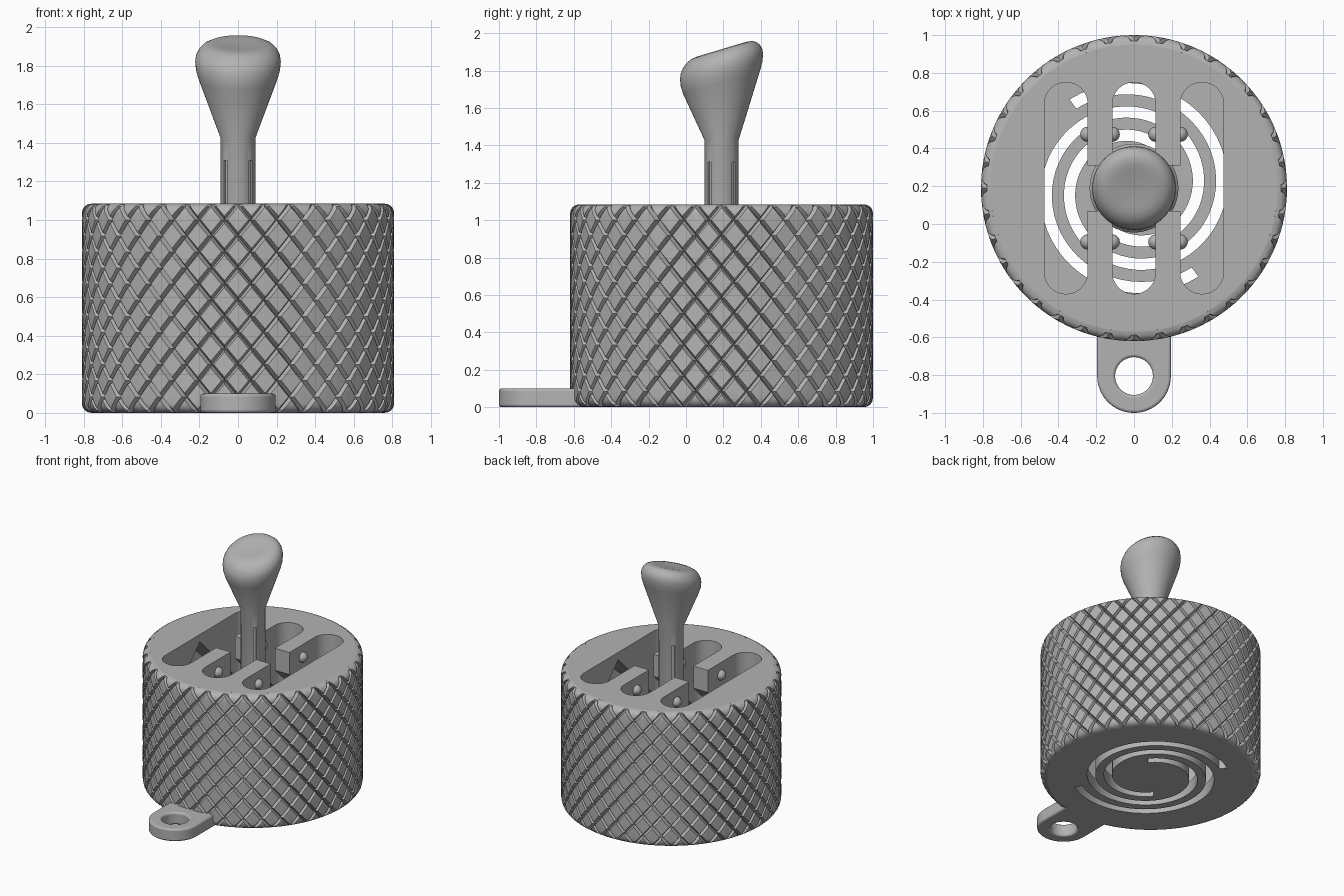
import bpy, bmesh
from math import sin, cos, pi, sqrt, radians
from mathutils import Matrix

CY = 0.19            # body axis in y
R, H, ROUND = 0.81, 1.085, 0.05
FLOOR = 0.1

cube = bpy.data.objects.get("Cube")
if cube:
    bpy.data.objects.remove(cube, do_unlink=True)

grey = bpy.data.materials.new("plain grey")
grey.use_nodes = True
COLOUR = (0.45, 0.45, 0.45, 1)
grey.diffuse_color = COLOUR
grey.node_tree.nodes["Principled BSDF"].inputs["Base Color"].default_value = COLOUR


def make(name, bm):
    bmesh.ops.recalc_face_normals(bm, faces=bm.faces)
    mesh = bpy.data.meshes.new(name)
    bm.to_mesh(mesh)
    bm.free()
    mesh.materials.append(grey)
    ob = bpy.data.objects.new(name, mesh)
    bpy.context.collection.objects.link(ob)
    return ob


def activate(ob):
    bpy.ops.object.select_all(action='DESELECT')
    ob.select_set(True)
    bpy.context.view_layer.objects.active = ob


def smooth(ob, angle=30):
    activate(ob)
    bpy.ops.object.shade_smooth_by_angle(angle=radians(angle))


def prism(name, pts, a, b, put=lambda u, v, w: (u, v + CY, w)):
    """Outline extruded from a to b; put maps it into the model."""
    bm = bmesh.new()
    low = [bm.verts.new(put(u, v, a)) for u, v in pts]
    top = [bm.verts.new(put(u, v, b)) for u, v in pts]
    bm.faces.new(low)
    bm.faces.new(top)
    n = len(pts)
    for i in range(n):
        j = (i + 1) % n
        bm.faces.new((low[i], low[j], top[j], top[i]))
    return make(name, bm)


def arc(cx, cy, r, start, end, n):
    return [(cx + r * cos(start + (end - start) * i / n),
             cy + r * sin(start + (end - start) * i / n)) for i in range(n + 1)]


def circle(r, n, cy=0):
    return arc(0, cy, r, 0, 2 * pi, n)[:-1]


def boolean(ob, cutter, operation='DIFFERENCE'):
    activate(ob)
    mod = ob.modifiers.new("cut", 'BOOLEAN')
    mod.operation, mod.solver, mod.object = operation, 'EXACT', cutter
    bpy.ops.object.modifier_apply(modifier=mod.name)
    bpy.data.objects.remove(cutter, do_unlink=True)


def lathe(name, profile, shear=lambda r, z: 0, n=64):
    """Revolve (r, z) about the body axis, optionally leaning rings in y."""
    bm = bmesh.new()
    rings = []
    for r, z in profile:
        k = shear(r, z)
        rings.append([bm.verts.new((x, y + CY, z + k * y)) for x, y in circle(r, n)])
    for p, q in zip(rings, rings[1:]):
        for i in range(n):
            j = (i + 1) % n
            bm.faces.new((p[i], p[j], q[j], q[i]))
    bm.faces.new(rings[0])
    bm.faces.new(rings[-1])
    return make(name, bm)


# body core with a roofed cavity
core = prism("body_core", circle(R - ROUND, 144), 0, H)
cavity = prism("cavity", [(-0.58, FLOOR), (0.58, FLOOR), (0.58, 0.45), (0, 1.025), (-0.58, 0.45)],
               -0.7, 0.7, lambda u, v, w: (w, u + CY, v))
boolean(cavity, prism("cavity_round", circle(0.68, 96), 0, 1.2), 'INTERSECT')
boolean(core, cavity)

# shift gate: three long slots joined by a cross slot
HALF, SLOT = 0.445, 0.115
for x in (-0.36, 0, 0.36):
    outline = arc(x, HALF, SLOT, 0, pi, 20) + arc(x, -HALF, SLOT, pi, 2 * pi, 20)
    boolean(core, prism("slot", outline, FLOOR, 1.3))
boolean(core, prism("cross_slot", [(-0.475, -0.12), (0.475, -0.12), (0.475, 0.12), (-0.475, 0.12)], 0.5, 1.3))

# two spiral slits through the floor
for turn in (0, pi):
    inner, outer = [], []
    for i in range(71):
        q = 4.9 * i / 70
        ang = radians(126) + turn - q * pi / 2
        r = 0.55 - 0.062 * q
        inner.append(((r - 0.03) * cos(ang), (r - 0.03) * sin(ang)))
        outer.append(((r + 0.03) * cos(ang), (r + 0.03) * sin(ang)))
    boolean(core, prism("slit", outer + inner[::-1], -0.1, FLOOR + 0.05))
smooth(core)

# knurled grip: diamonds with sunken borders, laid out flat then wrapped
COUNT, ROWS = 36, 6.5
du, dz = pi / COUNT, H / ROWS / 2
GROOVE, INSET = 0.778, 0.78
bm = bmesh.new()
for row in range(-1, 15):
    for col in range(COUNT):
        cu, cz = (2 * col + row % 2) * du, row * dz
        dirs = [(1, 0), (0, 1), (-1, 0), (0, -1)]
        rim = [bm.verts.new((cu + a * du, GROOVE, cz + b * dz)) for a, b in dirs]
        pad = [bm.verts.new((cu + a * du * INSET, R, cz + b * dz * INSET)) for a, b in dirs]
        for i in range(4):
            j = (i + 1) % 4
            bm.faces.new((rim[i], rim[j], pad[j], pad[i]))
        bm.faces.new((pad[0], pad[1], pad[3]))
        bm.faces.new((pad[1], pad[2], pad[3]))
steps = (0, 0.004, 0.014, 0.03, 0.05)
for s in steps:
    for z, side in ((s, -1), (H - s, 1)):
        bmesh.ops.bisect_plane(bm, geom=bm.verts[:] + bm.edges[:] + bm.faces[:], plane_co=(0, 0, z),
                               plane_no=(0, 0, side), clear_outer=(s == 0))
for v in bm.verts:
    ang, r, z = v.co
    edge = max(0, ROUND - min(z, H - z))
    r = min(r, R - ROUND + sqrt(max(0, ROUND ** 2 - edge ** 2)))
    v.co = (r * cos(ang), r * sin(ang) + CY, z)
bmesh.ops.remove_doubles(bm, verts=bm.verts, dist=0.0002)
smooth(make("knurled_grip", bm), 25)

# detent bumps on the sides of the four fingers
bm = bmesh.new()
for x in (-0.245, -0.115, 0.115, 0.245):
    for y in (-0.285, 0.285):
        bmesh.ops.create_uvsphere(bm, u_segments=20, v_segments=12, radius=0.04,
                                  matrix=Matrix.Translation((x, CY + y, H - 0.1)))
smooth(make("detent_bumps", bm), 40)

# shift lever: flared foot, stem and knob with a leaning, slightly dished top
lever = lathe("shift_lever",
              [(0.235, 0.05), (0.235, 0.14), (0.092, 0.3), (0.092, 1.43), (0.205, 1.735),
               (0.218, 1.78), (0.222, 1.82), (0.218, 1.85), (0.205, 1.877), (0.185, 1.898),
               (0.16, 1.91), (0.13, 1.914), (0.1, 1.912), (0.05, 1.908), (0.01, 1.907)],
              lambda r, z: 0.3 if z > 1.7 else 0)
for k in range(4):
    a = pi / 4 + k * pi / 2
    c, s = cos(a), sin(a)
    box = [(0.08, -0.011), (0.12, -0.011), (0.12, 0.011), (0.08, 0.011)]
    boolean(lever, prism("groove", [(u * c - v * s, u * s + v * c) for u, v in box], 0.35, 1.31))
smooth(lever, 30)

# key ring tab
TAB = -0.805
tab = prism("ring_tab", arc(0, TAB - CY, 0.195, pi, 2 * pi, 40) + [(0.195, -0.72), (-0.195, -0.72)], 0, 0.1)
boolean(tab, prism("ring_hole", circle(0.1, 48, TAB - CY), -0.1, 0.3))
bevel = tab.modifiers.new("soft edge", 'BEVEL')
bevel.width, bevel.segments, bevel.angle_limit = 0.014, 3, radians(50)
smooth(tab)
